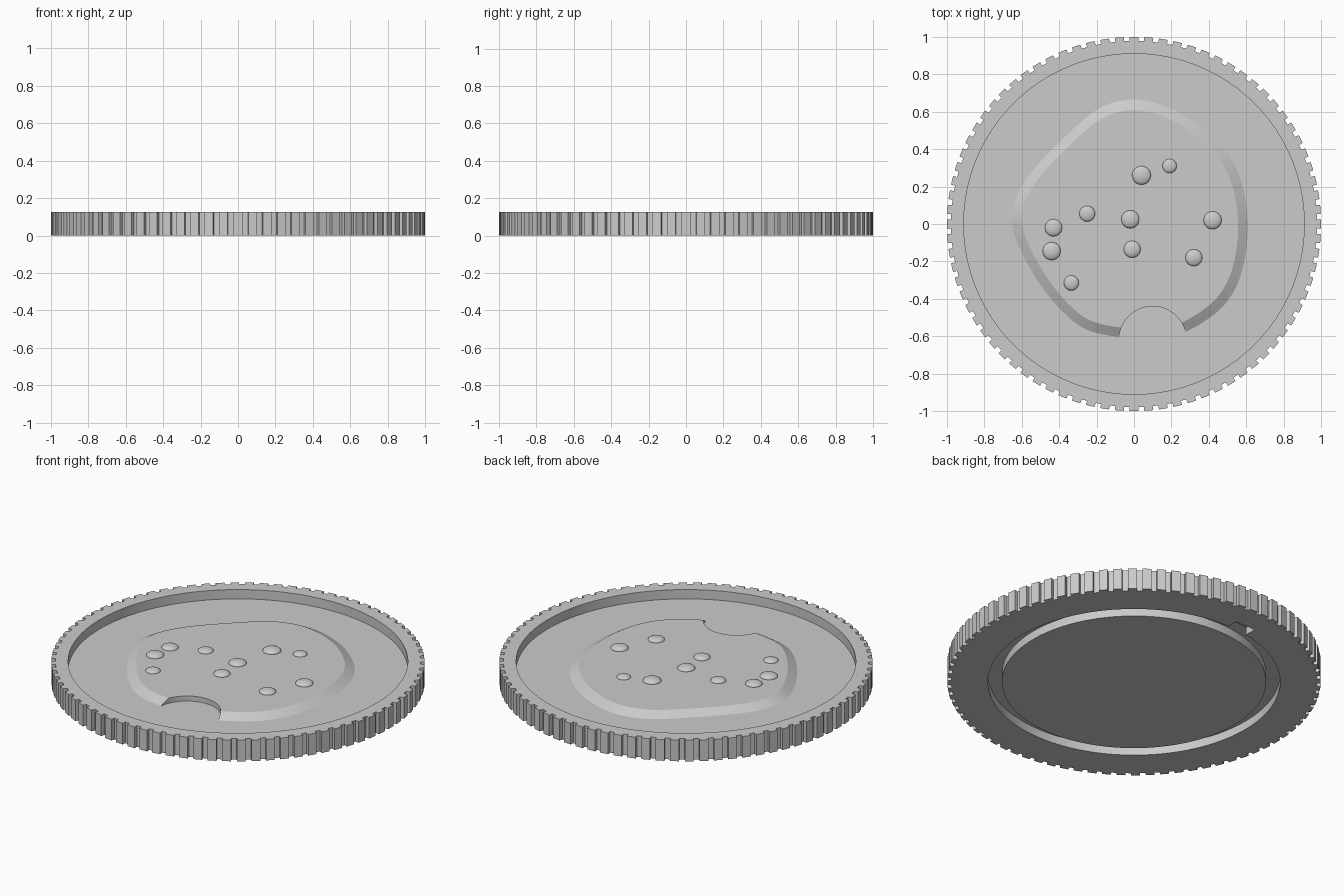
import bpy, bmesh
from math import sin, cos, pi, radians
from mathutils import Vector

old = bpy.data.objects.get("Cube")
if old:
    bpy.data.objects.remove(old, do_unlink=True)

metal = bpy.data.materials.new("light grey metal")
metal.use_nodes = True
GREY = (0.6, 0.6, 0.6, 1)
metal.diffuse_color = GREY
metal.node_tree.nodes["Principled BSDF"].inputs["Base Color"].default_value = GREY

HEIGHT, FLOOR, TOP = 0.125, 0.07, 0.10


def finish(bm, name):
    bmesh.ops.recalc_face_normals(bm, faces=bm.faces)
    me = bpy.data.meshes.new(name)
    bm.to_mesh(me)
    bm.free()
    me.materials.append(metal)
    ob = bpy.data.objects.new(name, me)
    bpy.context.collection.objects.link(ob)
    return ob


def loft(name, rings, closed=False):
    """Skin equal-length rings of points; cap the ends, or join last to first."""
    bm = bmesh.new()
    loops = [[bm.verts.new(p) for p in ring] for ring in rings]
    pairs = list(zip(loops, loops[1:]))
    if closed:
        pairs.append((loops[-1], loops[0]))
    else:
        bm.faces.new(loops[0])
        bm.faces.new(loops[-1])
    n = len(loops[0])
    for a, b in pairs:
        for i in range(n):
            j = (i + 1) % n
            bm.faces.new((a[i], a[j], b[j], b[i]))
    return finish(bm, name)


def circle(r, z, n=128, cx=0, cy=0):
    return [(cx + r * cos(2 * pi * i / n), cy + r * sin(2 * pi * i / n), z)
            for i in range(n)]


def cut(target, cutter):
    cutter.hide_render = True
    mod = target.modifiers.new("cut", "BOOLEAN")
    mod.operation, mod.solver, mod.object = "DIFFERENCE", "EXACT", cutter
    bpy.context.view_layer.objects.active = target
    bpy.ops.object.modifier_apply(modifier=mod.name)
    bpy.data.objects.remove(cutter, do_unlink=True)


def smooth(ob, angle):
    bpy.ops.object.select_all(action="DESELECT")
    ob.select_set(True)
    bpy.context.view_layer.objects.active = ob
    bpy.ops.object.shade_smooth_by_angle(angle=radians(angle))


# Disc with a toothed edge
TEETH = 80
step = 2 * pi / TEETH
outline = []
for i in range(TEETH):
    mid = pi / 2 + i * step
    for offset, r in ((-0.31, 0.978), (-0.30, 1.0), (0.30, 1.0), (0.31, 0.978)):
        a = mid + offset * step
        outline.append((r * cos(a), r * sin(a)))
disc = loft("toothed_disc", [[(x, y, z) for x, y in outline] for z in (0, HEIGHT)])

# Recessed face inside the rim
cut(disc, loft("recess_cutter", [circle(0.91, FLOOR), circle(0.91, 0.3)]))

# Ring groove and its small side notch on the underside
cut(disc, loft("groove_cutter", [circle(0.783, -0.1), circle(0.783, 0.05),
                                 circle(0.708, 0.05), circle(0.708, -0.1)], closed=True))
corners = ((-0.135, 0.75), (-0.005, 0.75), (-0.005, 0.845), (-0.135, 0.845))
cut(disc, loft("notch_cutter", [[(x, y, z) for x, y in corners] for z in (-0.1, 0.045)]))
smooth(disc, 15)

# Cookie relief with a sloping edge
control = [Vector(p) for p in (
    (0, .665), (.19, .62), (.37, .51), (.53, .33), (.605, .07), (.585, -.22),
    (.485, -.43), (.28, -.575), (.1, -.61), (-.085, -.604), (-.29, -.545),
    (-.475, -.36), (-.61, -.13), (-.655, .05), (-.58, .235), (-.395, .44), (-.19, .615))]


def spline(points, steps=6):
    result, n = [], len(points)
    for i in range(n):
        a, b, c, d = (points[(i + k) % n] for k in (-1, 0, 1, 2))
        for s in range(steps):
            t = s / steps
            result.append((2 * b + (c - a) * t + (2 * a - 5 * b + 4 * c - d) * t ** 2
                           + (3 * b - a - 3 * c + d) * t ** 3) / 2)
    return result


edge = spline(control)
cookie = loft("cookie_relief", [[(p.x * k, p.y * k, z) for p in edge]
                                for k, z in ((1, 0.06), (1, FLOOR), (0.915, TOP))])

# Round bite out of the cookie
cut(cookie, loft("bite_cutter", [circle(0.18, 0, 64, 0.1, -0.62),
                                 circle(0.18, 0.3, 64, 0.1, -0.62)]))
smooth(cookie, 20)

# Domed chips
chips = ((.04, .26, .05), (.19, .31, .038), (-.25, .055, .042), (-.43, -.02, .046),
         (-.44, -.145, .048), (-.02, .025, .048), (-.01, -.135, .045),
         (.42, .02, .048), (.32, -.18, .045), (-.335, -.315, .04))
for i, (x, y, r) in enumerate(chips):
    bm = bmesh.new()
    bmesh.ops.create_uvsphere(bm, u_segments=32, v_segments=16, radius=1)
    bmesh.ops.scale(bm, verts=bm.verts, vec=(r, r, 0.4 * r))
    bmesh.ops.translate(bm, verts=bm.verts, vec=(x, y, TOP))
    smooth(finish(bm, f"chip_{i + 1}"), 40)
